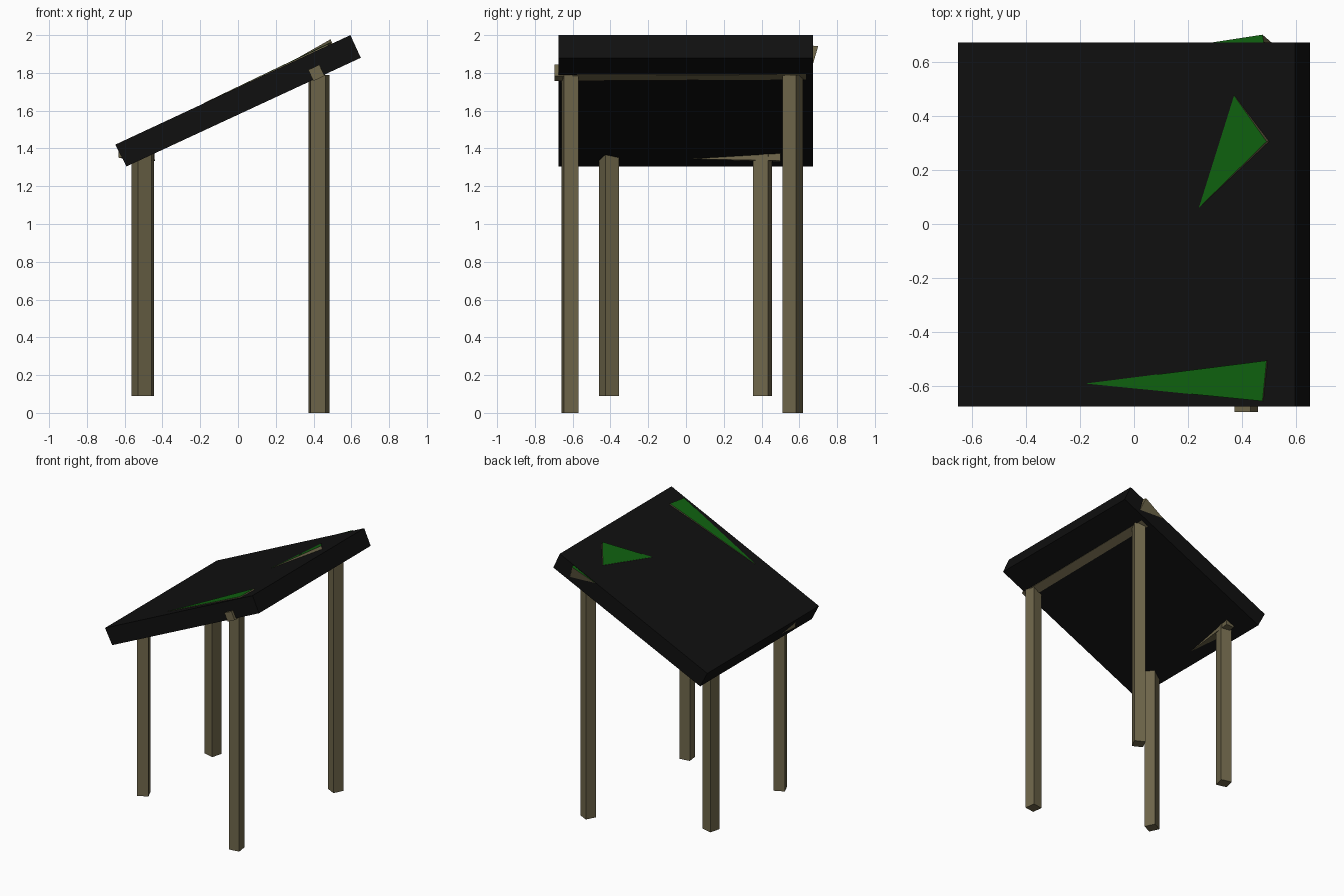
import bpy, bmesh, math
from mathutils import Vector, Matrix

if "Cube" in bpy.data.objects:
    bpy.data.objects.remove(bpy.data.objects["Cube"])


def material(name, rgb):
    m = bpy.data.materials.new(name)
    m.diffuse_color = (*rgb, 1)
    m.use_nodes = True
    m.node_tree.nodes["Principled BSDF"].inputs["Base Color"].default_value = m.diffuse_color
    return m


WOOD = material("weathered wood", (0.16, 0.135, 0.07))
BLACK = material("black roof", (0.005, 0.005, 0.005))
GREEN = material("green top", (0.005, 0.125, 0.005))


def finish(name, bm, *mats):
    bmesh.ops.recalc_face_normals(bm, faces=bm.faces)
    me = bpy.data.meshes.new(name)
    bm.to_mesh(me)
    bm.free()
    for m in mats:
        me.materials.append(m)
    ob = bpy.data.objects.new(name, me)
    bpy.context.collection.objects.link(ob)
    return ob


def prism(bm, points, offset):
    """Extrude a flat polygon along an offset; returns the starting face."""
    a = [bm.verts.new(p) for p in points]
    b = [bm.verts.new(Vector(p) + Vector(offset)) for p in points]
    cap = bm.faces.new(a)
    bm.faces.new(b[::-1])
    n = len(a)
    for i in range(n):
        bm.faces.new((a[i], b[i], b[(i + 1) % n], a[(i + 1) % n]))
    return cap


def post(name, x, y, z0, z1, size, turn):
    bm = bmesh.new()
    bmesh.ops.create_cube(bm, size=1)
    bmesh.ops.scale(bm, vec=(size, size, z1 - z0), verts=bm.verts)
    ob = finish(name, bm, WOOD)
    ob.matrix_world = (Matrix.Translation((x, y, (z0 + z1) / 2))
                       @ Matrix.Rotation(math.radians(turn), 4, 'Z'))


def beam(name, p, q, size, roll):
    """Square beam between two points, rolled about its length."""
    p, q = Vector(p), Vector(q)
    bm = bmesh.new()
    c, s, h = math.cos(math.radians(roll)), math.sin(math.radians(roll)), size / 2
    corners = [(-h, -h), (h, -h), (h, h), (-h, h)]
    prism(bm, [p + Vector((u * c + v * s, 0, -u * s + v * c)) for u, v in corners], q - p)
    finish(name, bm, WOOD)


# Sloping roof slab
bm = bmesh.new()
prism(bm, [(x, -0.675, z) for x, z in
           ((-0.65, 1.42), (0.595, 2.0), (0.65, 1.88), (-0.59, 1.305))], (0, 1.347, 0))
finish("roof", bm, BLACK)

# Legs, each turned a little
post("tall_front_leg", 0.418, -0.613, 0, 1.79, 0.08, 8)
post("tall_back_leg", 0.43, 0.565, 0, 1.79, 0.08, -27)
post("short_front_leg", -0.51, -0.408, 0.09, 1.37, 0.08, 25)
post("short_back_leg", -0.495, 0.405, 0.09, 1.37, 0.082, -15)

# Cross beams under the roof
beam("high_beam", (0.415, -0.695, 1.80), (0.42, 0.635, 1.808), 0.065, -25)
beam("low_beam", (-0.60, -0.42, 1.385), (-0.475, 0.5, 1.366), 0.066, -3)

# Green-topped planks breaking through the roof
for name, tri in (
        ("back_plank", ((0.24, 0.06, 1.836), (0.49, 0.305, 1.978), (0.37, 0.475, 1.898))),
        ("front_plank", ((-0.18, -0.59, 1.641), (0.475, -0.655, 1.952), (0.49, -0.505, 1.962)))):
    bm = bmesh.new()
    top = prism(bm, tri, (0.022, 0, -0.05))
    top.material_index = 1
    finish(name, bm, WOOD, GREEN)

# Corner of a third plank poking out of the back edge
bm = bmesh.new()
a, b, c, d = [bm.verts.new(p) for p in (
    (0.28, 0.67, 1.85), (0.475, 0.70, 1.942), (0.48, 0.67, 1.944), (0.51, 0.67, 1.84))]
bm.faces.new((a, c, b)).material_index = 1
for f in ((a, b, d), (b, c, d), (a, d, c)):
    bm.faces.new(f)
finish("plank_corner", bm, WOOD, GREEN)
